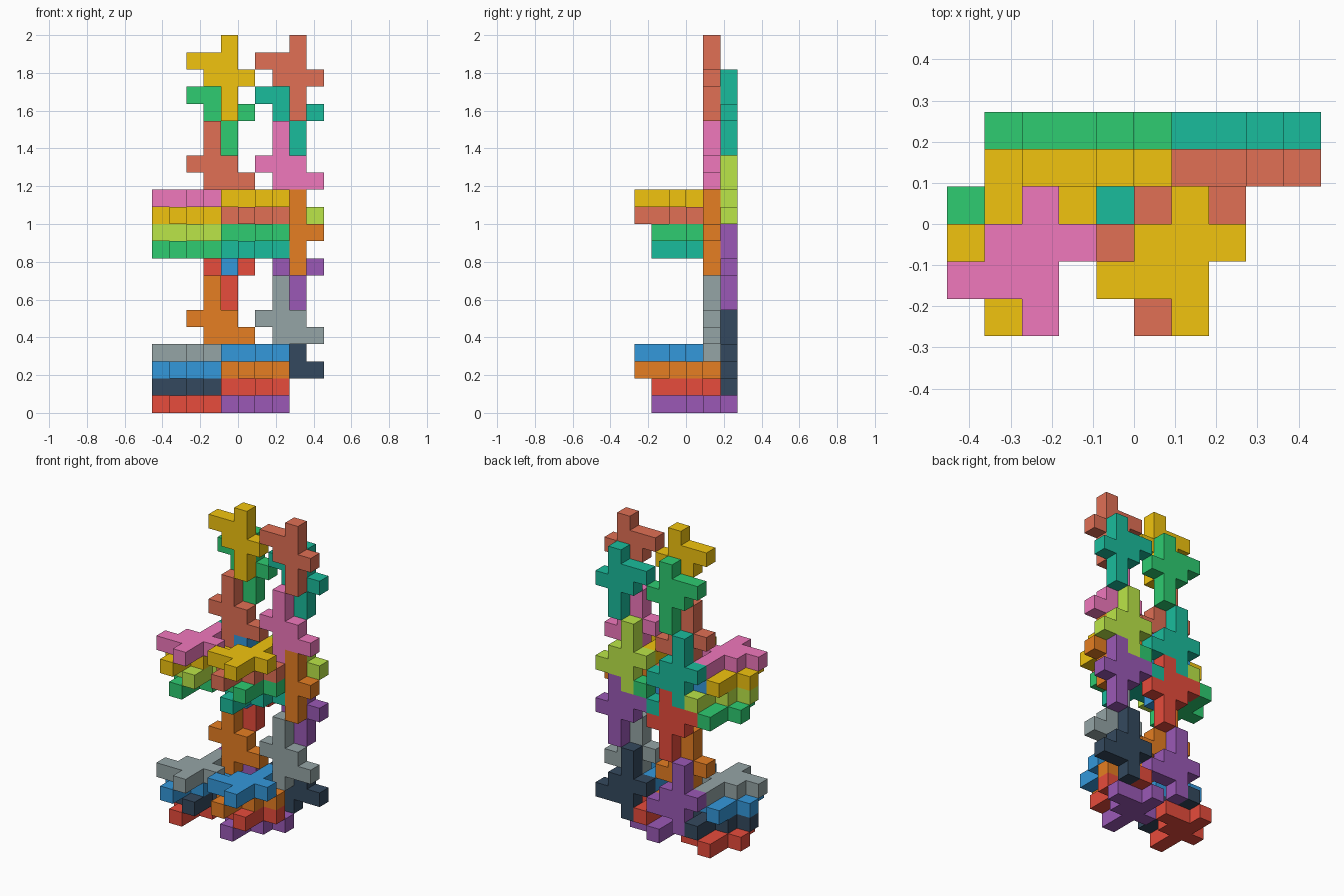
import bpy
import bmesh
from math import pi
from mathutils import Matrix, Vector

cube = bpy.data.objects.get("Cube")
if cube:
    bpy.data.objects.remove(cube, do_unlink=True)

U = 2 / 22  # edge of one cell; the tower is 22 cells tall

# Outline of the nine-cell tile in cells: a five-cell stem with staggered arms
OUTLINE = [(0, 0), (1, 0), (1, 2), (2, 2), (2, 3), (1, 3), (1, 5),
           (0, 5), (0, 4), (-2, 4), (-2, 3), (-1, 3), (-1, 2), (0, 2)]

PALETTE = {
    "purple": "9b59b6", "red": "e74c3c", "orange": "e67e22",
    "blue": "3498db", "grey": "95a5a6", "navy": "34495e",
    "teal": "1abc9c", "green": "2ecc71", "yellow": "f1c40f",
    "coral": "e17055", "pink": "f078bc", "lime": "bbe648",
}


def linear(c):
    return c / 12.92 if c <= 0.04045 else ((c + 0.055) / 1.055) ** 2.4


def make_material(name, code):
    rgb = [linear(v / 255) for v in bytes.fromhex(code)]
    mat = bpy.data.materials.new(name)
    mat.use_nodes = True
    mat.diffuse_color = (*rgb, 1)
    mat.node_tree.nodes["Principled BSDF"].inputs["Base Color"].default_value = (*rgb, 1)
    return mat


MATERIALS = {name: make_material(name, code) for name, code in PALETTE.items()}


def add_tile(name, color, cell, turn):
    """Extrude the outline about its stem centre, then turn and place it."""
    bm = bmesh.new()
    face = bm.faces.new([bm.verts.new(((u - 0.5) * U, -U / 2, (v - 2.5) * U))
                         for u, v in OUTLINE])
    back = bmesh.ops.extrude_face_region(bm, geom=[face])["geom"]
    bmesh.ops.translate(bm, vec=(0, U, 0),
                        verts=[g for g in back if isinstance(g, bmesh.types.BMVert)])
    bmesh.ops.recalc_face_normals(bm, faces=bm.faces)
    mesh = bpy.data.meshes.new(name)
    bm.to_mesh(mesh)
    bm.free()
    mesh.materials.append(MATERIALS[color])
    obj = bpy.data.objects.new(name, mesh)
    bpy.context.collection.objects.link(obj)
    obj.matrix_world = Matrix.Translation(Vector(cell) * U) @ turn


# Tile orientations
UPRIGHT = Matrix.Identity(4)
INVERTED = Matrix.Rotation(pi, 4, "Y")
FLAT_FRONT = Matrix.Rotation(pi / 2, 4, "X")
FLAT_BACK = Matrix.Rotation(pi, 4, "Z") @ FLAT_FRONT

# One tier: part name, orientation, centre of the right-hand tile in cells
PARTS = [
    ("flat_bottom", FLAT_BACK, (-3.5, 0.5, 0.5)),
    ("flat_lower", FLAT_FRONT, (-2.5, 0.5, 1.5)),
    ("flat_upper", FLAT_BACK, (-3.5, -0.5, 2.5)),
    ("flat_top", FLAT_FRONT, (-2.5, -0.5, 3.5)),
    ("back_inverted", INVERTED, (-1.5, 2.5, 3.5)),
    ("front_inverted", INVERTED, (-1.5, 1.5, 5.5)),
    ("back_upright", UPRIGHT, (-0.5, 2.5, 8.5)),
    ("front_upright", UPRIGHT, (-0.5, 1.5, 10.5)),
]

# Right and left tile colours of every part, tier by tier
TIERS = {
    "lower_tier": ["red purple", "navy red", "blue orange", "grey blue",
                   "purple navy", "orange grey", "red purple", "blue orange"],
    "upper_tier": ["green teal", "lime green", "yellow coral", "pink yellow",
                   "teal lime", "coral pink", "green teal", "yellow coral"],
}

for level, (tier, colors) in enumerate(TIERS.items()):
    for (part, turn, (x, y, z)), pair in zip(PARTS, colors):
        for i, (side, color) in enumerate(zip(("right", "left"), pair.split())):
            add_tile(f"{tier}_{part}_{side}", color, (x + 4 * i, y, z + 9 * level), turn)
